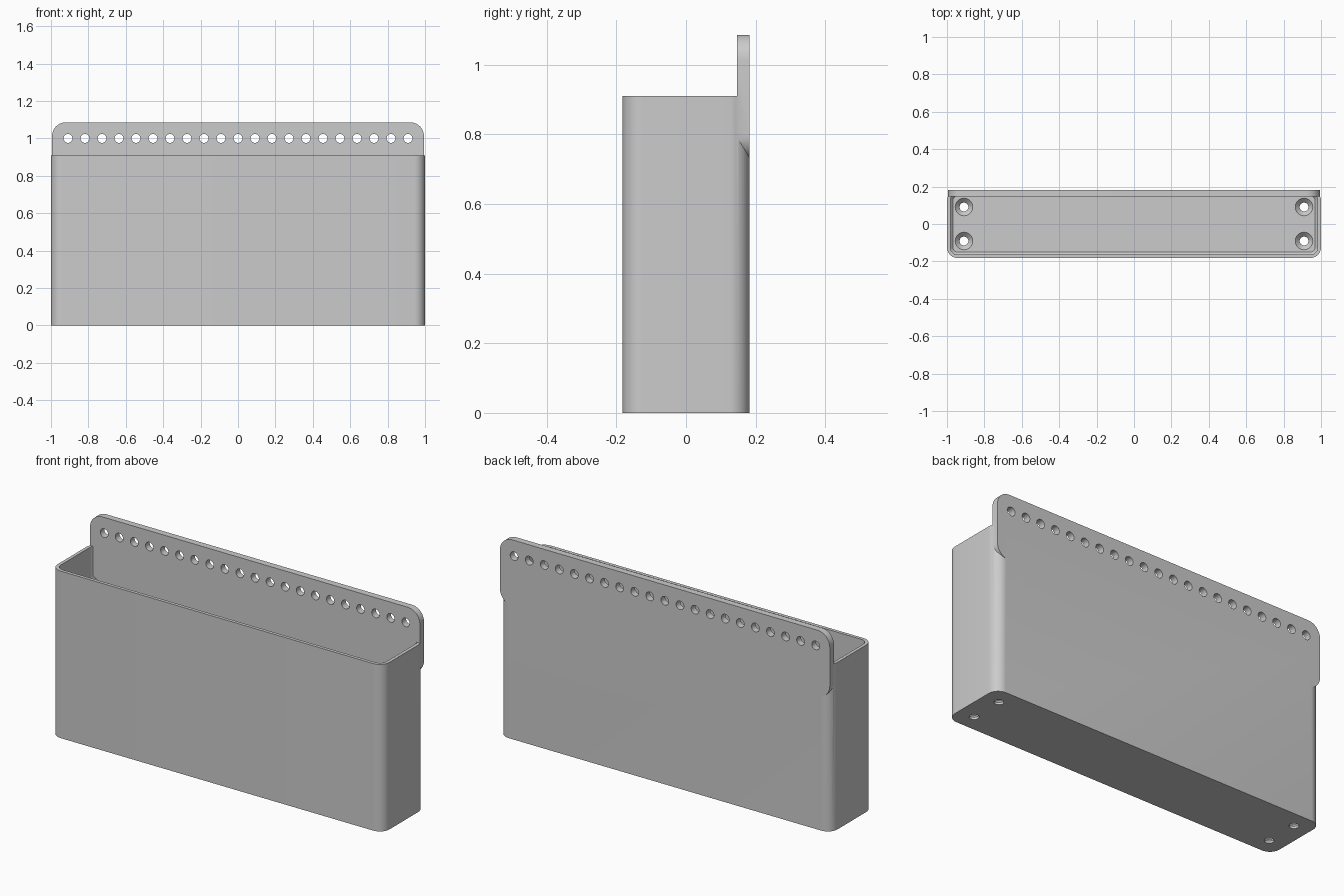
import bpy, bmesh, math
from mathutils import Matrix

old = bpy.data.objects.get("Cube")
if old:
    bpy.data.objects.remove(old, do_unlink=True)

W, D, H = 1.0, 0.182, 0.91          # half width, half depth, height
WALL, FLOOR, PLATE = 0.018, 0.036, 0.036
PITCH = 0.0909

grey = bpy.data.materials.new("light grey plastic")
grey.use_nodes = True
grey.diffuse_color = (0.6, 0.6, 0.6, 1)
grey.node_tree.nodes["Principled BSDF"].inputs["Base Color"].default_value = (0.6, 0.6, 0.6, 1)


def make_object(name, bm):
    bmesh.ops.recalc_face_normals(bm, faces=bm.faces)
    mesh = bpy.data.meshes.new(name)
    bm.to_mesh(mesh)
    bm.free()
    mesh.materials.append(grey)
    obj = bpy.data.objects.new(name, mesh)
    bpy.context.collection.objects.link(obj)
    return obj


def rounded_outline(hw, hh, r, steps=10):
    points = []
    for i, (sx, sy) in enumerate([(1, 1), (-1, 1), (-1, -1), (1, -1)]):
        for k in range(steps + 1):
            a = math.pi / 2 * (i + k / steps)
            points.append((sx * (hw - r) + r * math.cos(a), sy * (hh - r) + r * math.sin(a)))
    return points


def loft(name, sections, matrix=Matrix()):
    """Closed solid through (outline, height) sections."""
    bm = bmesh.new()
    rings = [[bm.verts.new((x, y, z)) for x, y in outline] for outline, z in sections]
    n = len(rings[0])
    for a, b in zip(rings, rings[1:]):
        for i in range(n):
            j = (i + 1) % n
            bm.faces.new((a[i], a[j], b[j], b[i]))
    bm.faces.new(rings[0][::-1])
    bm.faces.new(rings[-1])
    bm.transform(matrix)
    return make_object(name, bm)


def circle(r, cx=0, cy=0, n=32):
    return [(cx + r * math.cos(2 * math.pi * i / n), cy + r * math.sin(2 * math.pi * i / n)) for i in range(n)]


def combine(target, tool, operation):
    mod = target.modifiers.new(operation.lower(), 'BOOLEAN')
    mod.operation, mod.solver, mod.object = operation, 'EXACT', tool
    bpy.context.view_layer.objects.active = target
    bpy.ops.object.modifier_apply(modifier=mod.name)
    bpy.data.objects.remove(tool, do_unlink=True)


# Hollow bin with a small chamfer around its floor
outer = rounded_outline(W, D, 0.058)
inner = rounded_outline(W - WALL, D - WALL, 0.04)
base = rounded_outline(W - WALL - 0.014, D - WALL - 0.014, 0.026)
bin_body = loft("wall_bin", [(outer, 0), (outer, H)])
cavity = loft("cavity_cutter", [(base, FLOOR), (inner, FLOOR + 0.014), (inner, H + 0.1)])
combine(bin_body, cavity, 'DIFFERENCE')

# Rounded hanging plate along the back
low, top = 0.727, 1.086
upright = Matrix.Translation((0, D, (low + top) / 2)) @ Matrix.Rotation(math.pi / 2, 4, 'X')
plate_shape = rounded_outline(0.994, (top - low) / 2, 0.073)
plate = loft("hanging_plate", [(plate_shape, 0), (plate_shape, PLATE)], upright)
combine(bin_body, plate, 'UNION')

# Row of hanging holes
for i in range(-10, 11):
    place = Matrix.Translation((i * PITCH, D, 1.0)) @ Matrix.Rotation(math.pi / 2, 4, 'X')
    hole = loft("hanging_hole_cutter", [(circle(0.0235), -0.05), (circle(0.0235), 0.09)], place)
    combine(bin_body, hole, 'DIFFERENCE')

# Countersunk screw holes in the floor
for sx in (-1, 1):
    for sy in (-1, 1):
        x, y = sx * 10 * PITCH, sy * PITCH
        narrow, wide = circle(0.0235, x, y), circle(0.047, x, y)
        screw = loft("screw_hole_cutter", [(narrow, -0.05), (narrow, FLOOR - 0.024),
                                           (wide, FLOOR), (wide, FLOOR + 0.05)])
        combine(bin_body, screw, 'DIFFERENCE')

# Smooth rounded corners, crisp edges
bpy.ops.object.select_all(action='DESELECT')
bin_body.select_set(True)
bpy.context.view_layer.objects.active = bin_body
bpy.ops.object.shade_smooth_by_angle(angle=math.radians(30))
